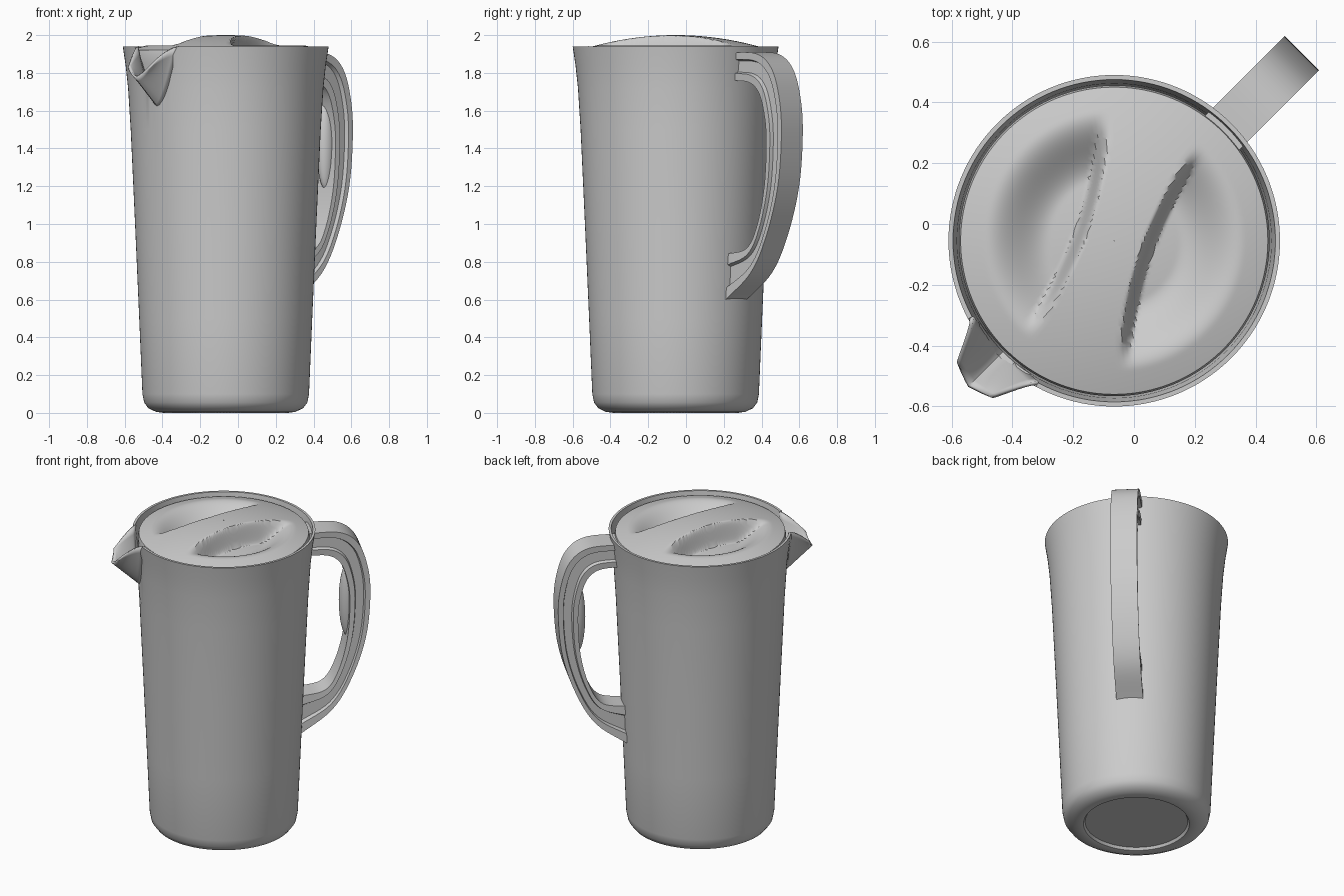
import bpy, bmesh, math
from mathutils import Vector, Matrix

if "Cube" in bpy.data.objects:
    bpy.data.objects.remove(bpy.data.objects["Cube"])

grey = bpy.data.materials.new("light_grey_plastic")
grey.use_nodes = True
grey.diffuse_color = (0.6, 0.6, 0.6, 1)
grey.node_tree.nodes["Principled BSDF"].inputs["Base Color"].default_value = grey.diffuse_color

# The jug is built with its handle along +x, then turned onto the diagonal
PLACE = Matrix.Translation((-0.065, -0.055, 0)) @ Matrix.Rotation(math.radians(45), 4, "Z")


def finish(bm, name, angle=35):
    bmesh.ops.remove_doubles(bm, verts=bm.verts, dist=0.00005)
    bmesh.ops.recalc_face_normals(bm, faces=bm.faces)
    mesh = bpy.data.meshes.new(name)
    bm.to_mesh(mesh)
    bm.free()
    mesh.materials.append(grey)
    obj = bpy.data.objects.new(name, mesh)
    bpy.context.collection.objects.link(obj)
    obj.matrix_world = PLACE
    bpy.ops.object.select_all(action="DESELECT")
    obj.select_set(True)
    bpy.context.view_layer.objects.active = obj
    bpy.ops.object.shade_smooth_by_angle(angle=math.radians(angle))
    return obj


def loft(rows, closed):
    """Bridge rows of points with quads; closed joins each row's ends."""
    bm = bmesh.new()
    grid = [[bm.verts.new(p) for p in row] for row in rows]
    n = len(rows[0])
    for a, b in zip(grid, grid[1:]):
        for i in range(n if closed else n - 1):
            j = (i + 1) % n
            bm.faces.new((a[i], a[j], b[j], b[i]))
    return bm, grid


def lathe(profile, shape=lambda p: p, segments=128):
    rows = []
    for r, z in profile:
        angles = [math.tau * i / segments for i in range(segments)]
        rows.append([shape(Vector((r * math.cos(a), r * math.sin(a), z))) for a in angles])
    return loft(rows, True)


def smooth(t):
    t = max(0.0, min(1.0, t))
    return t * t * (3 - 2 * t)


def spline(points, steps=6):
    """Smooth curve through the points."""
    pts = [Vector(p) for p in points]
    pts = [2 * pts[0] - pts[1]] + pts + [2 * pts[-1] - pts[-2]]
    out = []
    for a, b, c, d in zip(pts, pts[1:], pts[2:], pts[3:]):
        for k in range(steps):
            t = k / steps
            out.append(0.5 * (2 * b + (c - a) * t + (2 * a - 5 * b + 4 * c - d) * t * t
                              + (3 * b - a - 3 * c + d) * t ** 3))
    return out + [pts[-2]]


# Body: tapered wall, rounded foot and recessed base, rim notched at the spout
def notch(p):
    if p.x < 0 and abs(p.y) < 0.15:
        p.z = min(p.z, 1.66 + 0.28 * (abs(p.y) / 0.15) ** 1.5)
    return p


body_profile = [(0.001, 0.02), (0.305, 0.02), (0.315, 0.004), (0.33, 0), (0.37, 0.006),
                (0.41, 0.025), (0.432, 0.055), (0.441, 0.1), (0.458, 0.5), (0.48, 1.0),
                (0.503, 1.5), (0.517, 1.72), (0.53, 1.84), (0.545, 1.94),
                (0.53, 1.94), (0.517, 1.86), (0.5, 1.6)]
bm, _ = lathe(body_profile, notch)
finish(bm, "jug_body")


# Lid: shallow dome with two lens-shaped finger scoops beside a grip bar
def lid_shape(p):
    r = math.hypot(p.x, p.y)
    if p.z < 1.9:
        return p
    bar = math.radians(25.7)
    u = p.x * math.cos(bar) + p.y * math.sin(bar)
    v = abs(p.y * math.cos(bar) - p.x * math.sin(bar))
    edge = 0.09 + 0.4 * u * u
    scoop = smooth((v - edge) / 0.045) * smooth((0.43 - r) / 0.22)
    p.z = 1.92 + 0.08 * (1 - (r / 0.508) ** 2) - 0.13 * scoop
    return p


lid_profile = [(0.001 + 0.504 * i / 56, 1.95) for i in range(57)]
lid_profile += [(0.511, 1.895), (0.508, 1.85), (0.495, 1.6)]
bm, _ = lathe(lid_profile, lid_shape, 160)
finish(bm, "lid")

# Spout: a channel narrowing and rising from the wall to a pouring lip
rows = []
for i in range(9):
    t = i / 8
    half = 0.155 - 0.075 * t ** 0.7
    top = 1.94 - 0.11 * t ** 1.3
    low = 1.62 + 0.16 * t
    row = []
    for k in range(-10, 11):
        s = k / 10
        y = half * s
        start = -math.sqrt(0.53 ** 2 - y * y) + 0.03 * (1 - abs(s))
        x = start + (-0.675 + 0.025 * abs(s) - start) * t
        row.append((x, y, low + (top - low) * abs(s) ** 1.5))
    rows.append(row)
bm, _ = loft(rows, False)
spout = finish(bm, "spout")
thick = spout.modifiers.new("wall", "SOLIDIFY")
thick.thickness = 0.012
thick.offset = 0

# Handle: bowed strap with recessed sides
outer = spline([(0.5, 1.91), (0.69, 1.9), (0.80, 1.82), (0.857, 1.66), (0.872, 1.47),
                (0.845, 1.2), (0.76, 0.94), (0.64, 0.74), (0.44, 0.59)])
inner = spline([(0.5, 1.76), (0.62, 1.75), (0.69, 1.7), (0.73, 1.6), (0.75, 1.45),
                (0.735, 1.2), (0.68, 0.99), (0.6, 0.87), (0.44, 0.84)])
side = [(0, 0.08), (0.25, 0.078), (0.3, 0.055), (0.7, 0.055), (0.75, 0.075), (1, 0.072)]
section = side + [(f, -w) for f, w in reversed(side)]
rows = []
for o, n in zip(outer, inner):
    points = [(o.lerp(n, f), w) for f, w in section]
    rows.append([(p.x, w, p.y) for p, w in points])
bm, grid = loft(rows, True)
bm.faces.new(grid[0])
bm.faces.new(grid[-1])
finish(bm, "handle")

# Finger grip swelling on the inside of the handle
bm = bmesh.new()
bmesh.ops.create_uvsphere(bm, u_segments=24, v_segments=16, radius=1)
bmesh.ops.scale(bm, vec=(0.055, 0.045, 0.24), verts=bm.verts)
bmesh.ops.translate(bm, vec=(0.75, 0, 1.42), verts=bm.verts)
finish(bm, "handle_grip")
